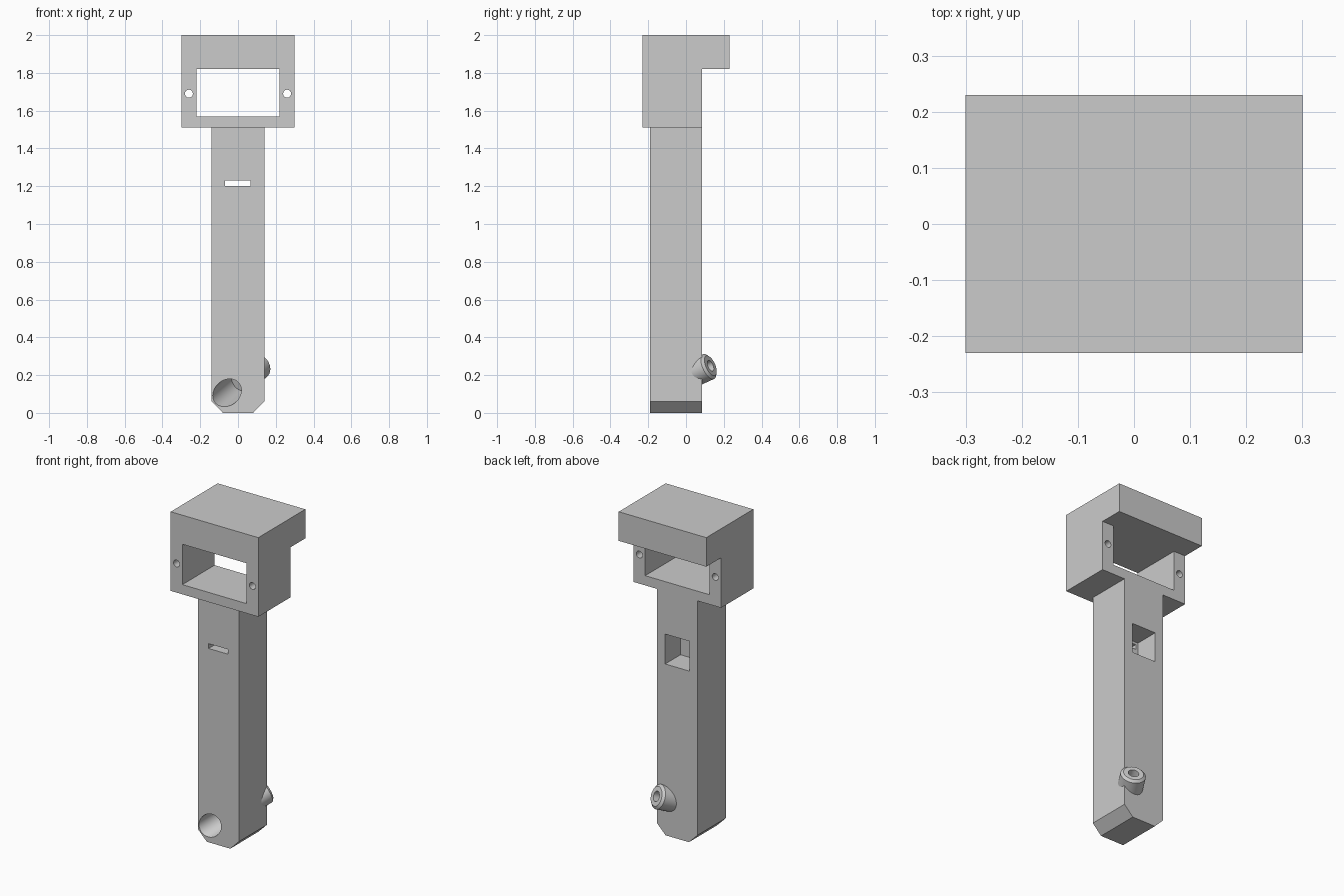
import bpy
import bmesh
from mathutils import Vector

if "Cube" in bpy.data.objects:
    bpy.data.objects.remove(bpy.data.objects["Cube"], do_unlink=True)

grey = bpy.data.materials.new("plain_grey")
grey.use_nodes = True
grey.diffuse_color = (0.6, 0.6, 0.6, 1)
grey.node_tree.nodes["Principled BSDF"].inputs["Base Color"].default_value = (0.6, 0.6, 0.6, 1)


def finish(name, bm):
    bmesh.ops.recalc_face_normals(bm, faces=bm.faces)
    mesh = bpy.data.meshes.new(name)
    bm.to_mesh(mesh)
    bm.free()
    mesh.materials.append(grey)
    obj = bpy.data.objects.new(name, mesh)
    bpy.context.collection.objects.link(obj)
    return obj


def prism(name, points, offset):
    """Extrude a flat outline of 3D points along an offset."""
    bm = bmesh.new()
    face = bm.faces.new([bm.verts.new(p) for p in points])
    moved = bmesh.ops.extrude_face_region(bm, geom=[face])["geom"]
    bmesh.ops.translate(bm, vec=offset,
                        verts=[v for v in moved if isinstance(v, bmesh.types.BMVert)])
    # the starting face is kept by the extrusion and closes the solid
    return finish(name, bm)


def box(name, x0, x1, y0, y1, z0, z1):
    return prism(name, [(x0, y0, z0), (x1, y0, z0), (x1, y0, z1), (x0, y0, z1)], (0, y1 - y0, 0))


def rod(name, start, axis, rings, sides=48):
    """Solid of revolution from (distance, radius) rings along an axis."""
    turn = Vector(axis).to_track_quat("Z", "Y")
    bm = bmesh.new()
    loops = []
    for dist, radius in rings:
        circle = bmesh.ops.create_circle(bm, segments=sides, radius=radius)["verts"]
        for v in circle:
            v.co = Vector(start) + turn @ (v.co + Vector((0, 0, dist)))
        loops.append(circle)
    for a, b in zip(loops, loops[1:]):
        for i in range(sides):
            j = (i + 1) % sides
            bm.faces.new((a[i], a[j], b[j], b[i]))
    bm.faces.new(loops[0])
    bm.faces.new(loops[-1])
    return finish(name, bm)


def carve(obj, cutters):
    for cutter in cutters:
        cutter.hide_render = True
        mod = obj.modifiers.new("cut", "BOOLEAN")
        mod.operation = "DIFFERENCE"
        mod.solver = "EXACT"
        mod.object = cutter
    graph = bpy.context.evaluated_depsgraph_get()
    mesh = bpy.data.meshes.new_from_object(obj.evaluated_get(graph))
    obj.modifiers.clear()
    obj.data = mesh


# Head block with rear overhang
front, back, base, ledge = -0.23, 0.085, 1.51, 1.82
head = prism("head", [(-0.3, front, base), (-0.3, back, base), (-0.3, back, ledge),
                      (-0.3, 0.23, ledge), (-0.3, 0.23, 2), (-0.3, front, 2)], (0.6, 0, 0))
head_cutters = [box("window_cutter", -0.22, 0.22, -0.4, 0.15, 1.57, ledge)]
for side in (-1, 1):
    head_cutters.append(rod("screw_hole_cutter", (side * 0.26, -0.4, 1.69), (0, 1, 0),
                            [(0, 0.021), (0.6, 0.021)], 32))
carve(head, head_cutters)

# Shaft with chamfered foot
half, foot = 0.14, 0.08
shaft = prism("shaft", [(-foot, -0.19, 0), (foot, -0.19, 0), (half, -0.19, 0.06),
                        (half, -0.19, base), (-half, -0.19, base), (-half, -0.19, 0.06)],
              (0, 0.275, 0))

# Slanted nozzle at the lower back
entry = Vector((-0.058, -0.19, 0.106))
tip = Vector((0.112, 0.13, 0.25))
axis = (tip - entry).normalized()
length = (tip - entry).length
nozzle = rod("nozzle", entry, axis,
             [(0.24, 0.072), (length - 0.013, 0.072), (length, 0.057)])

# Stepped bore, front slot and rear pocket
bore = rod("bore_cutter", entry, axis, [(-0.12, 0.067), (0.19, 0.067)])
hole = rod("nozzle_hole_cutter", entry, axis, [(0.15, 0.03), (length + 0.1, 0.03)])
pocket = box("pocket_cutter", -0.083, 0.083, -0.065, 0.2, 1.06, 1.245)
slot = box("slot_cutter", -0.068, 0.066, -0.3, 0, 1.2, 1.23)
carve(shaft, [bore, hole, pocket, slot])
carve(nozzle, [hole])

for cutter in head_cutters + [bore, hole, pocket, slot]:
    bpy.data.objects.remove(cutter, do_unlink=True)

# Smooth round walls, crisp edges
bpy.ops.object.select_all(action="DESELECT")
for part in (head, shaft, nozzle):
    part.select_set(True)
bpy.context.view_layer.objects.active = head
bpy.ops.object.shade_smooth_by_angle()
